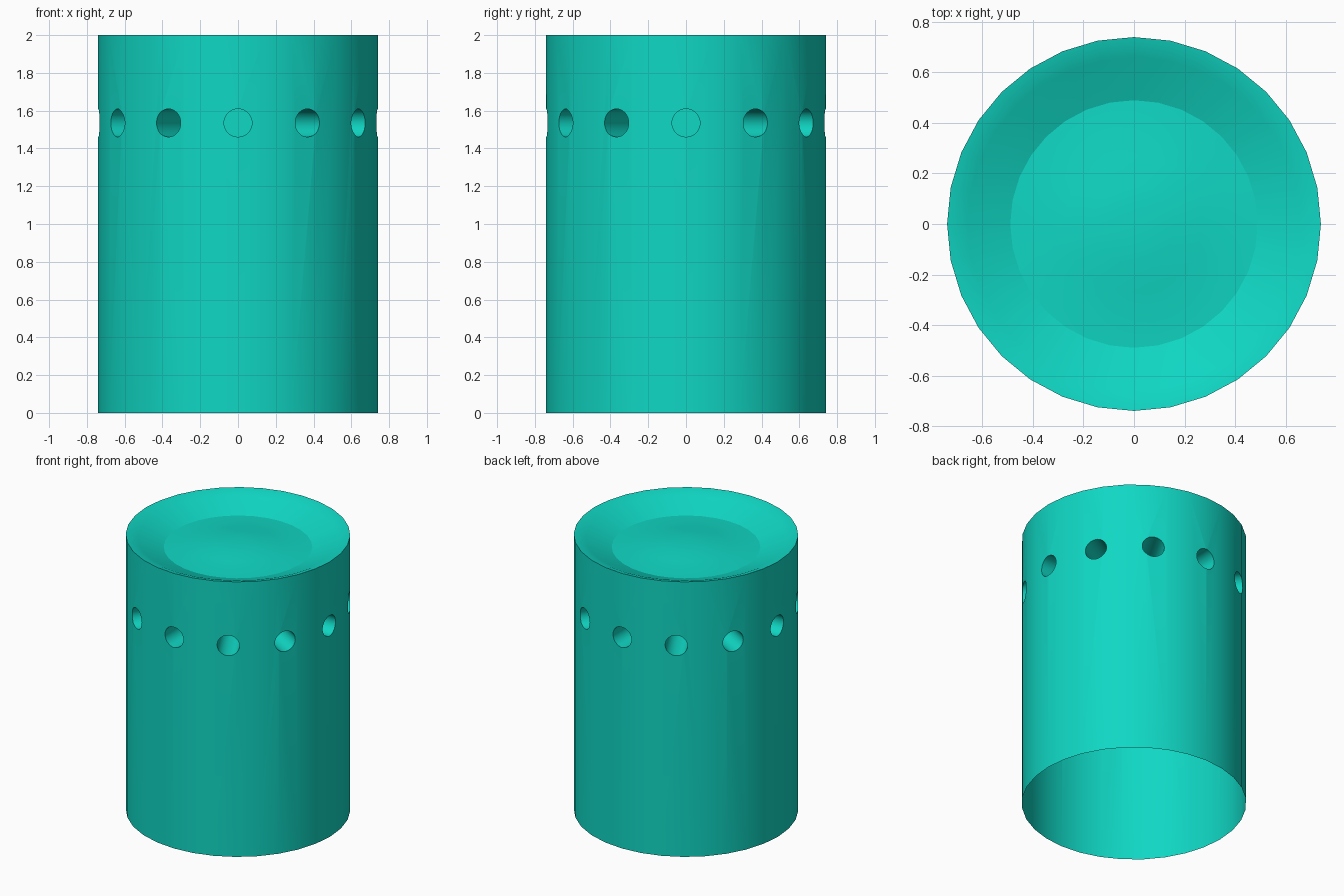
import bpy, bmesh
from math import cos, sin, pi, radians
from mathutils import Matrix

if "Cube" in bpy.data.objects:
    bpy.data.objects.remove(bpy.data.objects["Cube"])

SIDES = 32
R = 0.74


def link(name, bm):
    bmesh.ops.recalc_face_normals(bm, faces=bm.faces)
    me = bpy.data.meshes.new(name)
    bm.to_mesh(me)
    bm.free()
    ob = bpy.data.objects.new(name, me)
    bpy.context.collection.objects.link(ob)
    return ob


# Body: revolved profile with a rounded lip, sloped rim and shallow dome
profile = [(R, 0), (R, 2), (0.70, 1.992), (0.66, 1.975), (0.49, 1.91),
           (0.38, 1.915), (0.27, 1.927), (0.16, 1.94), (0.07, 1.945)]
bm = bmesh.new()
rings = [[bm.verts.new((r * cos(2 * pi * i / SIDES), r * sin(2 * pi * i / SIDES), z))
          for i in range(SIDES)] for r, z in profile]
for a, b in zip(rings, rings[1:]):
    for i in range(SIDES):
        j = (i + 1) % SIDES
        bm.faces.new((a[i], a[j], b[j], b[i]))
bm.faces.new(rings[0])
bm.faces.new(rings[-1])
body = link("can_body", bm)

# Twelve blind radial holes
bm = bmesh.new()
for k in range(12):
    m = (Matrix.Rotation(k * pi / 6, 4, 'Z') @ Matrix.Translation((0.625, 0, 1.535))
         @ Matrix.Rotation(pi / 2, 4, 'Y'))
    bmesh.ops.create_cone(bm, cap_ends=True, segments=32, radius1=0.074,
                          radius2=0.074, depth=0.55, matrix=m)
cutter = link("hole_cutter", bm)
cutter.hide_render = True

mod = body.modifiers.new("holes", 'BOOLEAN')
mod.operation = 'DIFFERENCE'
mod.solver = 'EXACT'
mod.object = cutter
bpy.context.view_layer.objects.active = body
body.select_set(True)
bpy.ops.object.modifier_apply(modifier=mod.name)
bpy.data.objects.remove(cutter)

# Open underside
bm = bmesh.new()
bm.from_mesh(body.data)
base = [f for f in bm.faces if all(v.co.z < 0.001 for v in f.verts)]
bmesh.ops.delete(bm, geom=base, context='FACES_ONLY')
bm.to_mesh(body.data)
bm.free()

# Teal colour and smooth shading
teal = bpy.data.materials.new("teal")
teal.diffuse_color = (0.005, 0.68, 0.55, 1)
teal.use_nodes = True
teal.node_tree.nodes["Principled BSDF"].inputs["Base Color"].default_value = teal.diffuse_color
body.data.materials.clear()
body.data.materials.append(teal)
bpy.ops.object.shade_smooth_by_angle(angle=radians(14))
